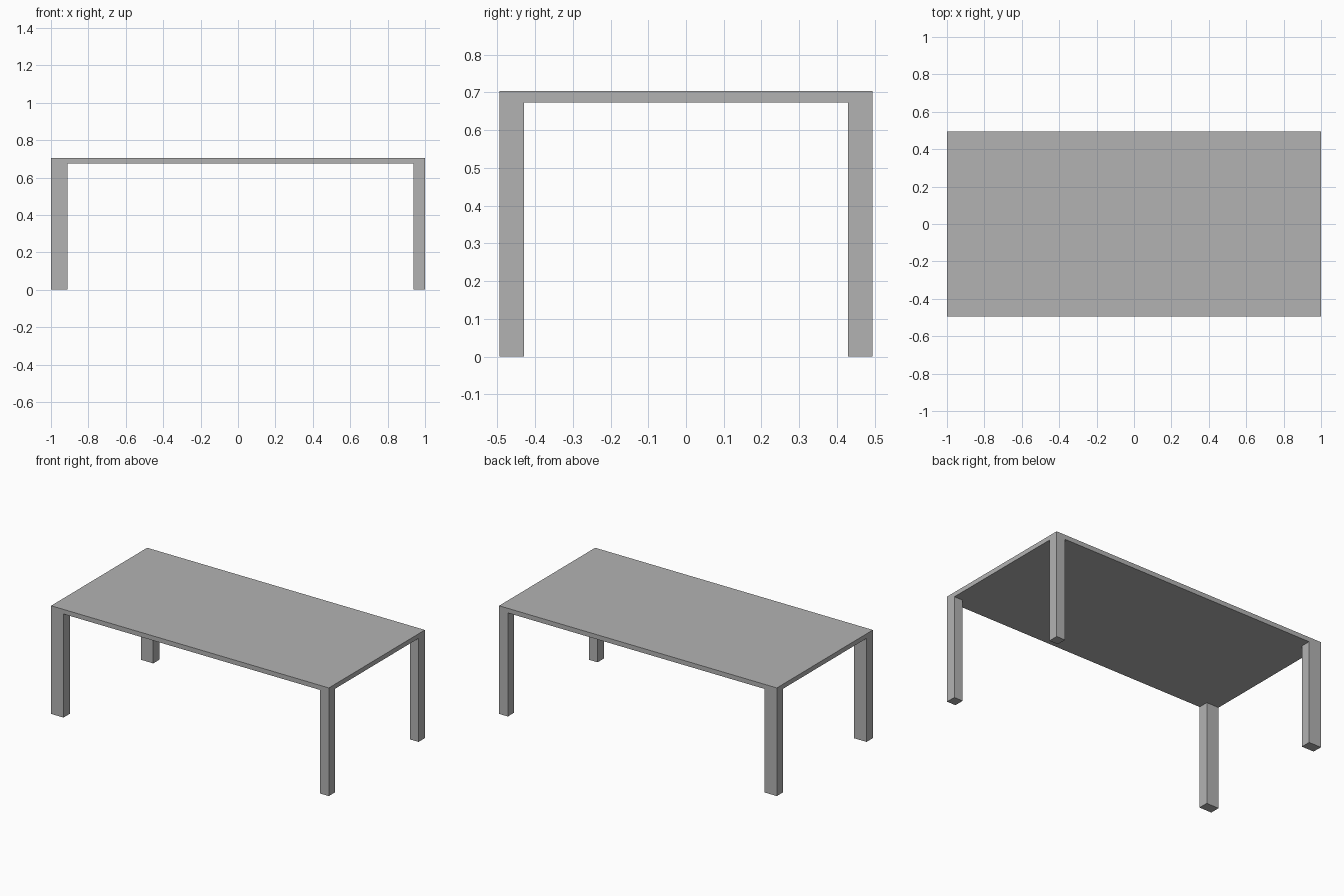
import bpy

if "Cube" in bpy.data.objects:
    bpy.data.objects.remove(bpy.data.objects["Cube"])

HALF_X, HALF_Y = 1.0, 0.494
TOP, UNDER = 0.704, 0.674

grey = bpy.data.materials.new("mid grey")
grey.diffuse_color = (0.45, 0.45, 0.45, 1.0)
grey.use_nodes = True
grey.node_tree.nodes["Principled BSDF"].inputs["Base Color"].default_value = grey.diffuse_color


def box(name, x0, x1, y0, y1, z0, z1):
    """Flat-shaded box between the given limits."""
    bpy.ops.mesh.primitive_cube_add(size=1)
    ob = bpy.context.object
    ob.name = name
    for v in ob.data.vertices:
        v.co.x = x0 if v.co.x < 0 else x1
        v.co.y = y0 if v.co.y < 0 else y1
        v.co.z = z0 if v.co.z < 0 else z1
    ob.data.materials.append(grey)
    return ob


# Thin table top, flush with the outer faces of the legs
box("table_top", -HALF_X, HALF_X, -HALF_Y, HALF_Y, UNDER, TOP)

# Corner legs: the left pair is wider than the right pair
LEG_DEPTH = 0.065
for side, x0, x1 in (("left", -HALF_X, -0.911), ("right", 0.937, HALF_X)):
    box("front_" + side + "_leg", x0, x1, -HALF_Y, -HALF_Y + LEG_DEPTH, 0, UNDER)
    box("back_" + side + "_leg", x0, x1, HALF_Y - LEG_DEPTH, HALF_Y, 0, UNDER)
